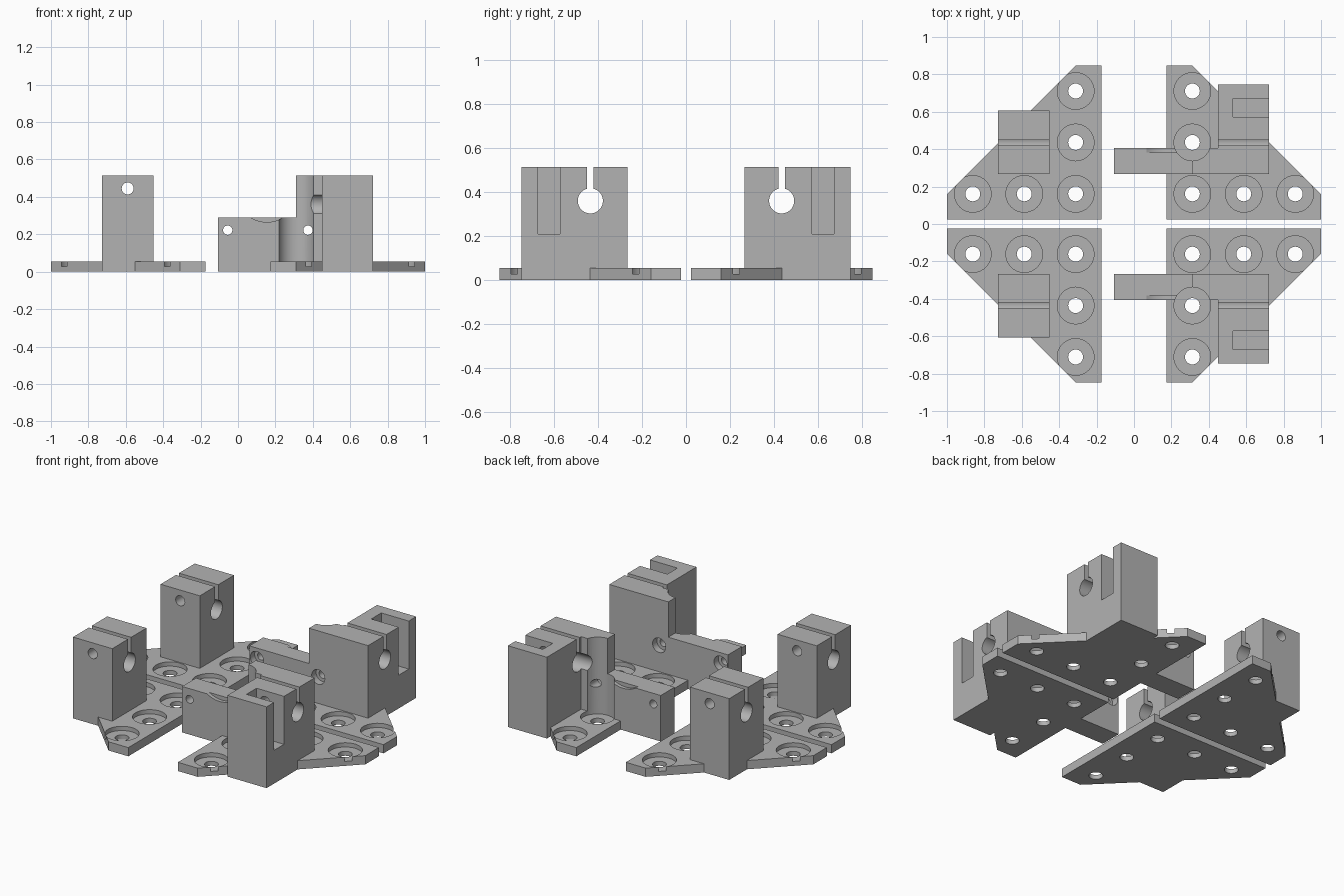
import bpy, bmesh, math

cube = bpy.data.objects.get("Cube")
if cube:
    bpy.data.objects.remove(cube, do_unlink=True)

grey = bpy.data.materials.new("plain grey")
grey.use_nodes = True
tone = (0.45, 0.45, 0.45, 1)
grey.diffuse_color = tone
grey.node_tree.nodes["Principled BSDF"].inputs["Base Color"].default_value = tone

# Placement of an (u, v) profile swept along w
PLACE = {"x": lambda u, v, w: (w, u, v),
         "y": lambda u, v, w: (u, w, v),
         "z": lambda u, v, w: (u, v, w)}


def prism(name, points, axis, start, end):
    bm = bmesh.new()
    rings = [[bm.verts.new(PLACE[axis](u, v, w)) for u, v in points] for w in (start, end)]
    bm.faces.new(rings[0])
    bm.faces.new(rings[1])
    count = len(points)
    for i in range(count):
        j = (i + 1) % count
        bm.faces.new((rings[0][i], rings[0][j], rings[1][j], rings[1][i]))
    bmesh.ops.recalc_face_normals(bm, faces=bm.faces)
    mesh = bpy.data.meshes.new(name)
    bm.to_mesh(mesh)
    bm.free()
    obj = bpy.data.objects.new(name, mesh)
    bpy.context.scene.collection.objects.link(obj)
    mesh.materials.append(grey)
    return obj


def box(name, x, y, z):
    return prism(name, [(x[0], y[0]), (x[1], y[0]), (x[1], y[1]), (x[0], y[1])], "z", *z)


def rod(name, u, v, radius, axis, start, end, sides=40):
    turn = [math.tau * i / sides for i in range(sides)]
    return prism(name, [(u + radius * math.cos(a), v + radius * math.sin(a)) for a in turn],
                 axis, start, end)


def finish(body, additions, cutters):
    """Join the additions, cut the holes, mirror front to back and smooth the bores."""
    for operation, tools in (("UNION", additions), ("DIFFERENCE", cutters)):
        for tool in tools:
            tool.hide_render = True
            mod = body.modifiers.new(tool.name, "BOOLEAN")
            mod.operation, mod.object, mod.solver = operation, tool, "EXACT"
    mirror = body.modifiers.new("Mirror", "MIRROR")
    mirror.use_axis = (False, True, False)
    mirror.use_mirror_merge = False
    bpy.context.view_layer.update()
    graph = bpy.context.evaluated_depsgraph_get()
    body_mesh = bpy.data.meshes.new_from_object(body.evaluated_get(graph))
    body.modifiers.clear()
    body.data = body_mesh
    for tool in additions + cutters:
        bpy.data.objects.remove(tool, do_unlink=True)
    bpy.ops.object.select_all(action="DESELECT")
    body.select_set(True)
    bpy.context.view_layer.objects.active = body
    bpy.ops.object.shade_smooth_by_angle(angle=math.radians(30))


def plate(name, side):
    outline = [(0.173, 0.023), (1, 0.023), (1, 0.158), (0.311, 0.847), (0.173, 0.847)]
    return prism(name, [(side * x, y) for x, y in outline], "z", 0, 0.055)


def plate_holes(side):
    """Counterbored screw holes in an L pattern."""
    cutters = []
    near, pitch = (0.312, 0.161), 0.275
    for i, j in ((0, 0), (1, 0), (2, 0), (0, 1), (0, 2)):
        x, y = side * (near[0] + i * pitch), near[1] + j * pitch
        cutters.append(rod("counterbore", x, y, 0.098, "z", 0.028, 0.6))
        cutters.append(rod("screw_hole", x, y, 0.04, "z", -0.1, 0.1, 24))
    return cutters


def clamp_cutters(x0, x1):
    """Rod hole along x with the clamping slot above it."""
    return [rod("rod_hole", 0.434, 0.36, 0.057, "x", x0, x1),
            box("clamp_slot", (x0, x1), (0.419, 0.45), (0.37, 0.6))]


# Brackets on the right: plate with a plain clamp block
finish(plate("right_brackets", -1),
       [box("clamp_block", (-0.727, -0.453), (0.266, 0.607), (0, 0.513))],
       plate_holes(-1) + clamp_cutters(-0.8, -0.4)
       + [rod("clamp_screw", -0.59, 0.445, 0.032, "y", 0.2, 0.7, 24)])

# Brackets on the left: plate, clamp block with nut pocket, tower and reaching arm
tower = prism("tower_and_arm",
              [(-0.107, 0), (0.6, 0), (0.6, 0.513), (0.31, 0.513), (0.31, 0.29), (-0.107, 0.29)],
              "y", 0.266, 0.405)
block = box("clamp_block", (0.449, 0.722), (0.266, 0.746), (0, 0.513))
cutters = plate_holes(1) + clamp_cutters(0.449, 0.8)
cutters += [
    rod("rod_end", 0.434, 0.36, 0.057, "x", 0.38, 0.46),
    box("nut_pocket", (0.53, 0.8), (0.572, 0.672), (0.21, 0.6)),
    rod("clamp_screw", 0.59, 0.445, 0.032, "y", 0.33, 0.6, 24),
    rod("arm_relief", 0.155, 0.43, 0.165, "y", 0.382, 0.5, 64),
]
# Fixing holes with recesses on the inner face
for x in (-0.055, 0.374):
    cutters.append(rod("fixing_hole", x, 0.222, 0.025, "y", 0.2, 0.5, 24))
    cutters.append(rod("fixing_recess", x, 0.222, 0.046, "y", 0.2, 0.31, 24))
finish(plate("left_brackets", 1), [block, tower], cutters)
